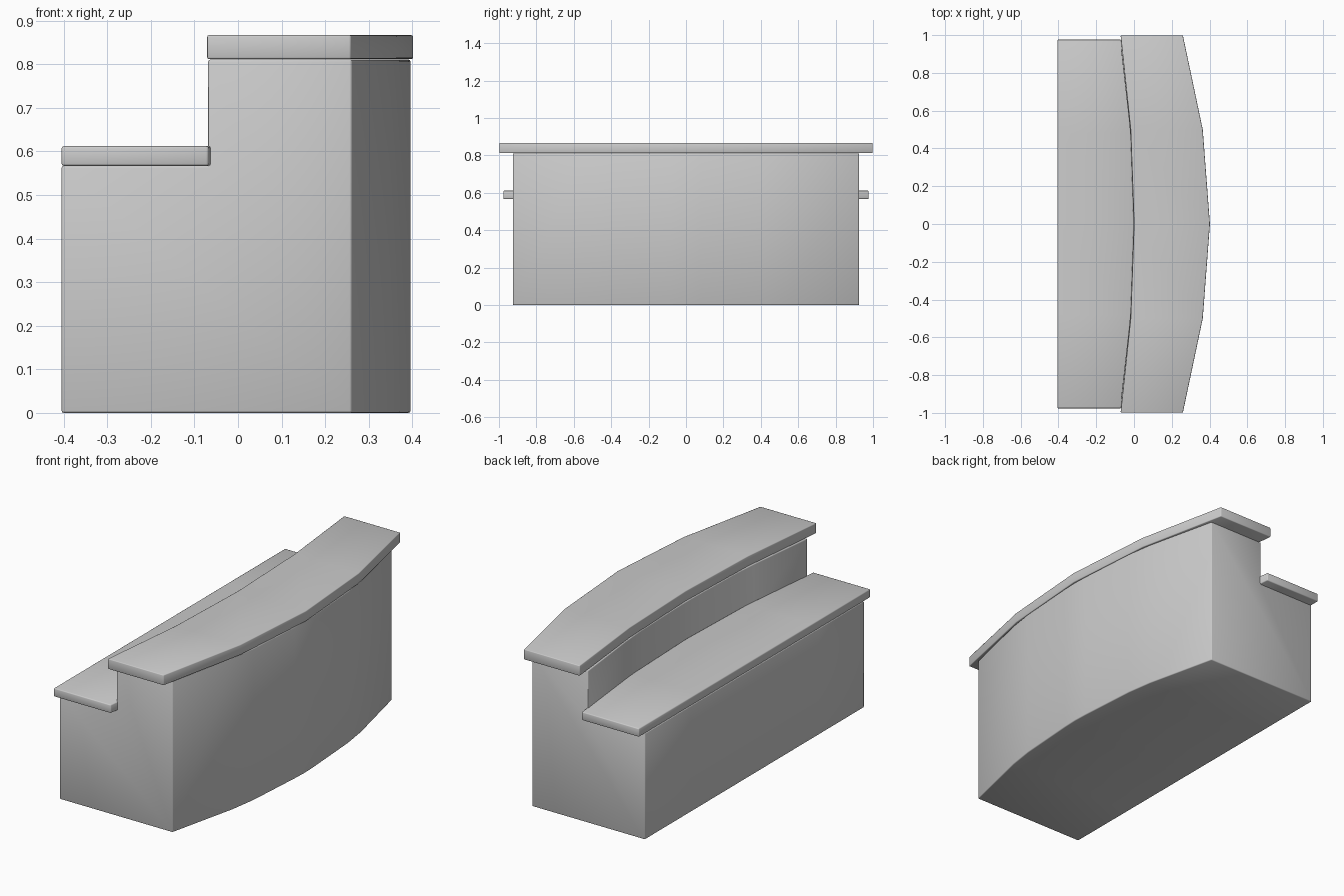
import bpy, bmesh

if "Cube" in bpy.data.objects:
    bpy.data.objects.remove(bpy.data.objects["Cube"])


def mirrored(half):
    """Half list of (y, inner_x, outer_x) from y=0 outwards -> full list along y."""
    return [(-y, a, b) for y, a, b in reversed(half) if y > 0] + half


def loft(name, half, section, bevel):
    """Loft a cross-section function (inner_x, outer_x) -> [(x, z)] along y."""
    bm = bmesh.new()
    rings = [[bm.verts.new((x, y, z)) for x, z in section(a, b)]
             for y, a, b in mirrored(half)]
    n = len(rings[0])
    for r, s in zip(rings, rings[1:]):
        for i in range(n):
            j = (i + 1) % n
            bm.faces.new((r[i], r[j], s[j], s[i]))
    bm.faces.new(rings[0])
    bm.faces.new(rings[-1][::-1])
    bmesh.ops.recalc_face_normals(bm, faces=bm.faces)
    mesh = bpy.data.meshes.new(name)
    bm.to_mesh(mesh)
    bm.free()
    obj = bpy.data.objects.new(name, mesh)
    bpy.context.collection.objects.link(obj)
    mod = obj.modifiers.new("soft_edges", 'BEVEL')
    mod.width = bevel
    mod.segments = 2
    mod.limit_method = 'ANGLE'
    mod.angle_limit = 0.7
    mesh.shade_smooth()
    return obj


BACK = -0.405

# Stepped counter body with bowed front and bowed riser
body = [(0, -0.003, 0.396), (0.08, -0.004, 0.393), (0.40, -0.014, 0.371),
        (0.54, -0.025, 0.350), (0.925, -0.069, 0.261)]
loft("counter_body", body,
     lambda a, b: [(BACK, 0), (b, 0), (b, 0.811), (a, 0.811), (a, 0.567), (BACK, 0.567)],
     0.005)

# High bar top, bowed on both long sides
bar = [(0, 0.0, 0.402), (0.5, -0.018, 0.364), (0.998, -0.071, 0.259)]
loft("bar_top", bar,
     lambda a, b: [(a, 0.812), (b, 0.812), (b, 0.867), (a, 0.867)], 0.004)

# Low worktop, straight at the back and following the riser
work = [(0, BACK, -0.001), (0.48, BACK, -0.017), (0.976, BACK, -0.068)]
loft("low_worktop", work,
     lambda a, b: [(a, 0.567), (b, 0.567), (b, 0.612), (a, 0.612)], 0.005)
